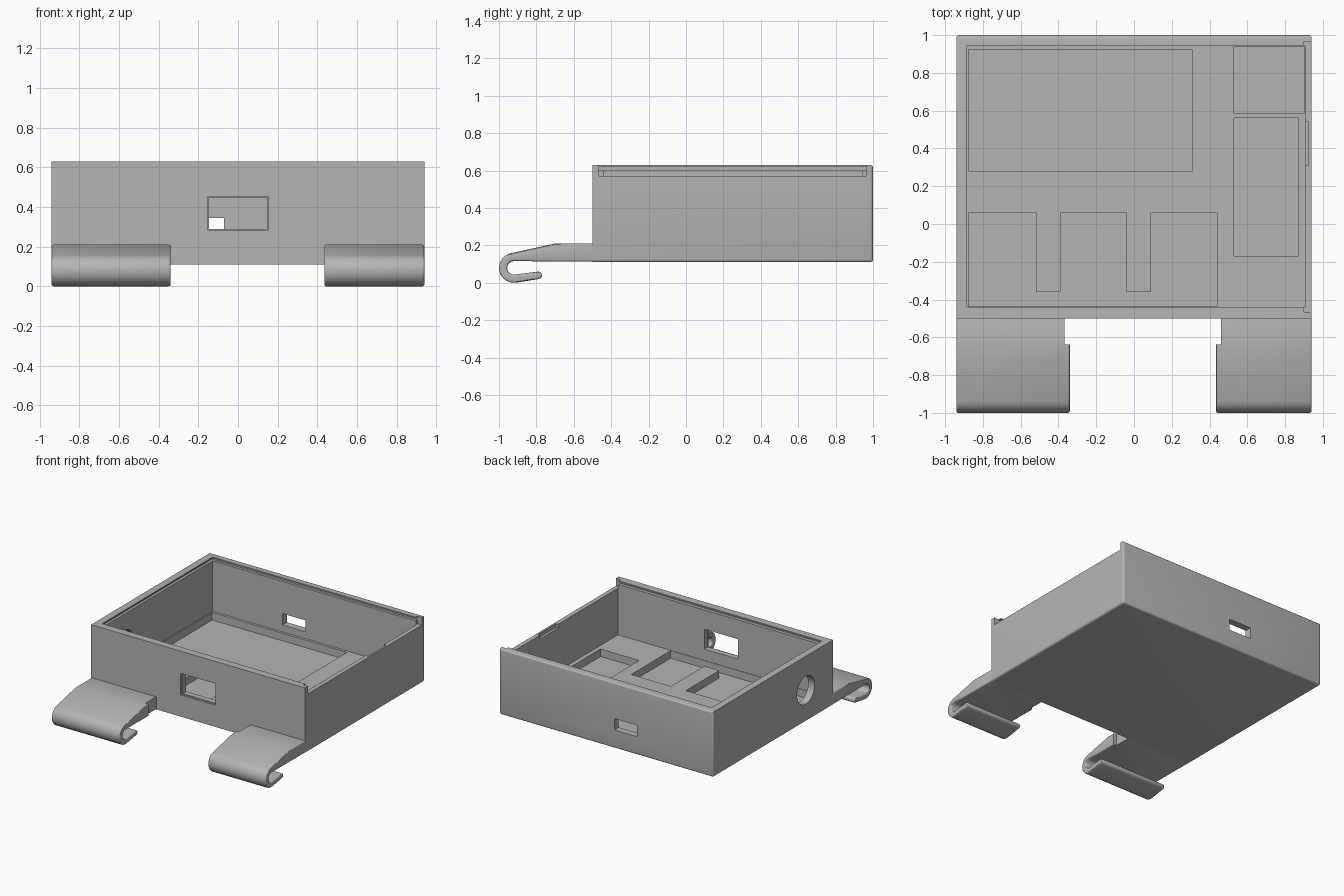
import bpy, bmesh, math
from mathutils import Matrix

cube = bpy.data.objects.get("Cube")
if cube:
    bpy.data.objects.remove(cube, do_unlink=True)

grey = bpy.data.materials.new("plain grey")
grey.use_nodes = True
COLOUR = (0.46, 0.46, 0.46, 1)
grey.diffuse_color = COLOUR
grey.node_tree.nodes["Principled BSDF"].inputs["Base Color"].default_value = COLOUR


def make(name, bm):
    bmesh.ops.recalc_face_normals(bm, faces=bm.faces)
    mesh = bpy.data.meshes.new(name)
    bm.to_mesh(mesh)
    bm.free()
    mesh.materials.append(grey)
    ob = bpy.data.objects.new(name, mesh)
    bpy.context.collection.objects.link(ob)
    return ob


def box_mesh(x, y, z):
    bm = bmesh.new()
    bmesh.ops.create_cube(bm, size=1)
    for v in bm.verts:
        v.co = [r[0] if c < 0 else r[1] for c, r in zip(v.co, (x, y, z))]
    return bm


def apply(ob, mod):
    bpy.context.view_layer.objects.active = ob
    bpy.ops.object.modifier_apply(modifier=mod.name)


def cut(ob, bm):
    cutter = make("cutter", bm)
    cutter.hide_render = True
    mod = ob.modifiers.new("cut", 'BOOLEAN')
    mod.operation, mod.solver, mod.object = 'DIFFERENCE', 'EXACT', cutter
    apply(ob, mod)
    bpy.data.objects.remove(cutter, do_unlink=True)


def smooth(ob):
    bpy.ops.object.select_all(action='DESELECT')
    ob.select_set(True)
    bpy.context.view_layer.objects.active = ob
    bpy.ops.object.shade_smooth_by_angle(angle=math.radians(30))


# Case body: rounded at the back and along the base
bm = box_mesh((-0.94, 0.94), (-0.5, 1), (0.11, 0.63))
rounded = []
for e in bm.edges:
    a, b = (v.co for v in e.verts)
    base_side = max(a.z, b.z) < 0.2 and abs(a.y - b.y) > 1
    if min(a.y, b.y) > 0 or base_side:
        rounded.append(e)
bmesh.ops.bevel(bm, geom=rounded, offset=0.015, segments=4, profile=0.5, affect='EDGES')
case = make("case", bm)

# Cavity, lid groove and the lowered side where the lid slides in
FLOOR, POCKET = 0.2, 0.14
cut(case, box_mesh((-0.885, 0.905), (-0.44, 0.945), (FLOOR, 0.8)))
cut(case, box_mesh((-0.905, 0.92), (-0.465, 0.965), (0.6, 0.62)))
cut(case, box_mesh((0.9, 1.1), (-0.465, 0.965), (0.57, 0.8)))
cut(case, box_mesh((0.88, 0.925), (0.31, 0.54), (0.54, 0.6)))

# Floor pockets: large tray, narrow tray, corner tray, then the comb-shaped tray
pockets = [((-0.875, 0.31), (0.28, 0.925)),
           ((0.53, 0.87), (-0.17, 0.56)),
           ((0.53, 0.9), (0.585, 0.94)),
           ((-0.875, 0.44), (-0.436, -0.36))]
pockets += [(x, (-0.4, 0.06)) for x in ((-0.875, -0.52), (-0.39, -0.04), (0.09, 0.44))]
for x, y in pockets:
    cut(case, box_mesh(x, y, (POCKET, 0.3)))

# Front window with a shallow rim, back slot and round side hole
cut(case, box_mesh((-0.154, 0.154), (-0.6, -0.485), (0.282, 0.454)))
cut(case, box_mesh((-0.147, 0.147), (-0.6, -0.3), (0.289, 0.447)))
cut(case, box_mesh((-0.27, -0.07), (0.8, 1.1), (0.255, 0.345)))
bm = bmesh.new()
bmesh.ops.create_cone(bm, cap_ends=True, segments=48, radius1=0.11, radius2=0.11, depth=0.3,
                      matrix=Matrix.Translation((-0.92, -0.16, 0.36)) @ Matrix.Rotation(math.pi / 2, 4, 'Y'))
cut(case, bm)
smooth(case)


def arc(cy, cz, r, start, end, steps=14):
    angles = [math.radians(start + (end - start) * i / steps) for i in range(steps + 1)]
    return [(cy + r * math.cos(t), cz + r * math.sin(t)) for t in angles]


# Hook outline: sloping arm, outer curl, rounded tip, inner curl
profile = [(-0.49, 0.21), (-0.7, 0.21)]
profile += arc(-0.92, 0.08, 0.08, 104, 276)
profile += arc(-0.79, 0.04, 0.02, -84, 96, 8)
profile += arc(-0.92, 0.08, 0.036, 276, 90)
profile += [(-0.49, 0.113)]


def hook(name, x0, x1, notch):
    bm = bmesh.new()
    face = bm.faces.new([bm.verts.new((x0, y, z)) for y, z in profile])
    new = bmesh.ops.extrude_face_region(bm, geom=[face])["geom"]
    moved = [v for v in new if isinstance(v, bmesh.types.BMVert)]
    bmesh.ops.translate(bm, verts=moved, vec=(x1 - x0, 0, 0))
    ob = make(name, bm)
    mod = ob.modifiers.new("round", 'BEVEL')
    mod.width, mod.segments = 0.01, 3
    mod.limit_method, mod.angle_limit = 'ANGLE', math.radians(60)
    apply(ob, mod)
    # Narrower neck beside the case
    cut(ob, box_mesh(notch, (-0.638, -0.4), (0.05, 0.3)))
    smooth(ob)


hook("right_hook", -0.94, -0.34, (-0.368, -0.2))
hook("left_hook", 0.435, 0.94, (0.3, 0.46))
